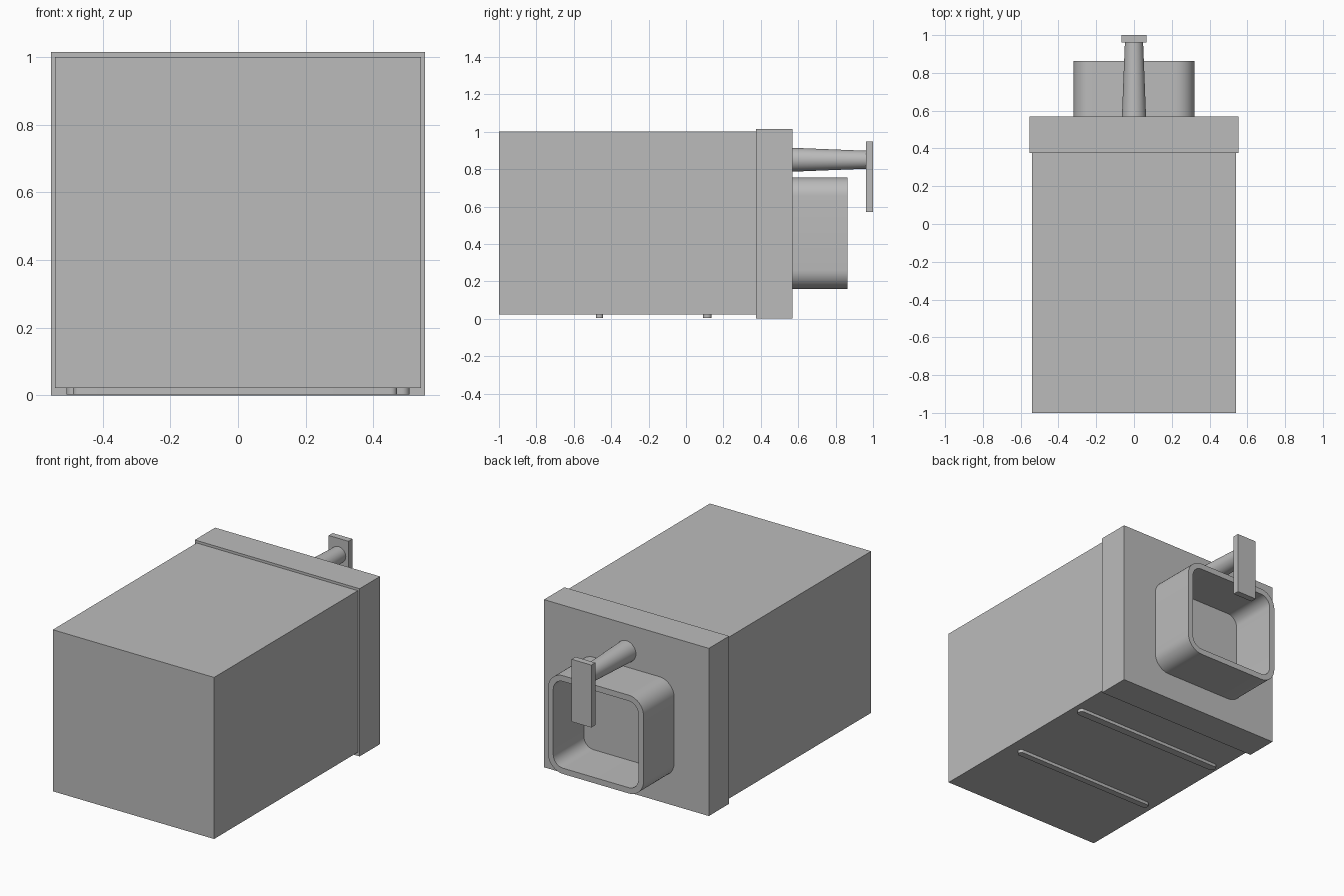
import bpy
import bmesh
from math import cos, sin, pi
from mathutils import Vector

default = bpy.data.objects.get("Cube")
if default:
    bpy.data.objects.remove(default, do_unlink=True)

grey = bpy.data.materials.new("plain grey")
grey.use_nodes = True
COLOUR = (0.5, 0.5, 0.5, 1)
grey.diffuse_color = COLOUR
grey.node_tree.nodes["Principled BSDF"].inputs["Base Color"].default_value = COLOUR


def finish(name, bm, smooth=False):
    bmesh.ops.recalc_face_normals(bm, faces=bm.faces)
    mesh = bpy.data.meshes.new(name)
    bm.to_mesh(mesh)
    bm.free()
    mesh.materials.append(grey)
    obj = bpy.data.objects.new(name, mesh)
    bpy.context.collection.objects.link(obj)
    if smooth:
        bpy.ops.object.select_all(action="DESELECT")
        obj.select_set(True)
        bpy.context.view_layer.objects.active = obj
        bpy.ops.object.shade_smooth_by_angle(angle=pi / 6)
    return obj


def box(name, low, high):
    low, high = Vector(low), Vector(high)
    bm = bmesh.new()
    bmesh.ops.create_cube(bm, size=1)
    bmesh.ops.scale(bm, vec=high - low, verts=bm.verts)
    bmesh.ops.translate(bm, vec=(low + high) / 2, verts=bm.verts)
    return finish(name, bm)


def rounded_outline(u0, u1, v0, v1, radius, steps=10):
    """Counter-clockwise rounded rectangle as (u, v) pairs."""
    corners = [(u1 - radius, v1 - radius), (u0 + radius, v1 - radius),
               (u0 + radius, v0 + radius), (u1 - radius, v0 + radius)]
    return [(cu + radius * cos((k + s / steps) * pi / 2),
             cv + radius * sin((k + s / steps) * pi / 2))
            for k, (cu, cv) in enumerate(corners) for s in range(steps + 1)]


def bridge(bm, a, b):
    for i in range(len(a)):
        j = (i + 1) % len(a)
        bm.faces.new((a[i], a[j], b[j], b[i]))


# Main housing and the slightly larger rear panel
box("housing", (-0.54, -1, 0.022), (0.54, 0.38, 1.0))
box("rear_panel", (-0.552, 0.375, 0), (0.552, 0.57, 1.015))


# Open rounded duct on the rear panel
def duct(wall=0.035, radius=0.1):
    bm = bmesh.new()
    outer = rounded_outline(-0.32, 0.32, 0.16, 0.755, radius)
    inner = rounded_outline(-0.32 + wall, 0.32 - wall, 0.16 + wall,
                            0.755 - wall, radius - wall)
    loops = [[bm.verts.new((x, y, z)) for x, z in outline]
             for outline, y in ((outer, 0.565), (outer, 0.863),
                                (inner, 0.863), (inner, 0.565))]
    for k in range(4):
        bridge(bm, loops[k], loops[(k + 1) % 4])
    finish("rear_duct", bm, smooth=True)


duct()


# Tapered handle stem and its end plate
def stem(sides=32):
    bm = bmesh.new()
    rings = [[bm.verts.new((r * cos(2 * pi * i / sides), y,
                            0.85 + r * sin(2 * pi * i / sides)))
              for i in range(sides)]
             for r, y in ((0.064, 0.565), (0.048, 0.966))]
    bridge(bm, *rings)
    for ring in rings:
        bm.faces.new(ring)
    finish("handle_stem", bm, smooth=True)


stem()
box("handle_plate", (-0.066, 0.962, 0.57), (0.066, 1, 0.948))


# Round-ended foot rails under the housing
def rail(name, x0, x1, y0, y1):
    bm = bmesh.new()
    outline = rounded_outline(x0, x1, y0, y1, (y1 - y0) / 2 - 0.001, 6)
    rings = [[bm.verts.new((x, y, z)) for x, y in outline] for z in (0.003, 0.03)]
    bridge(bm, *rings)
    for ring in rings:
        bm.faces.new(ring)
    finish(name, bm, smooth=True)


rail("front_foot_rail", -0.488, 0.47, -0.482, -0.443)
rail("rear_foot_rail", -0.507, 0.507, 0.09, 0.137)
